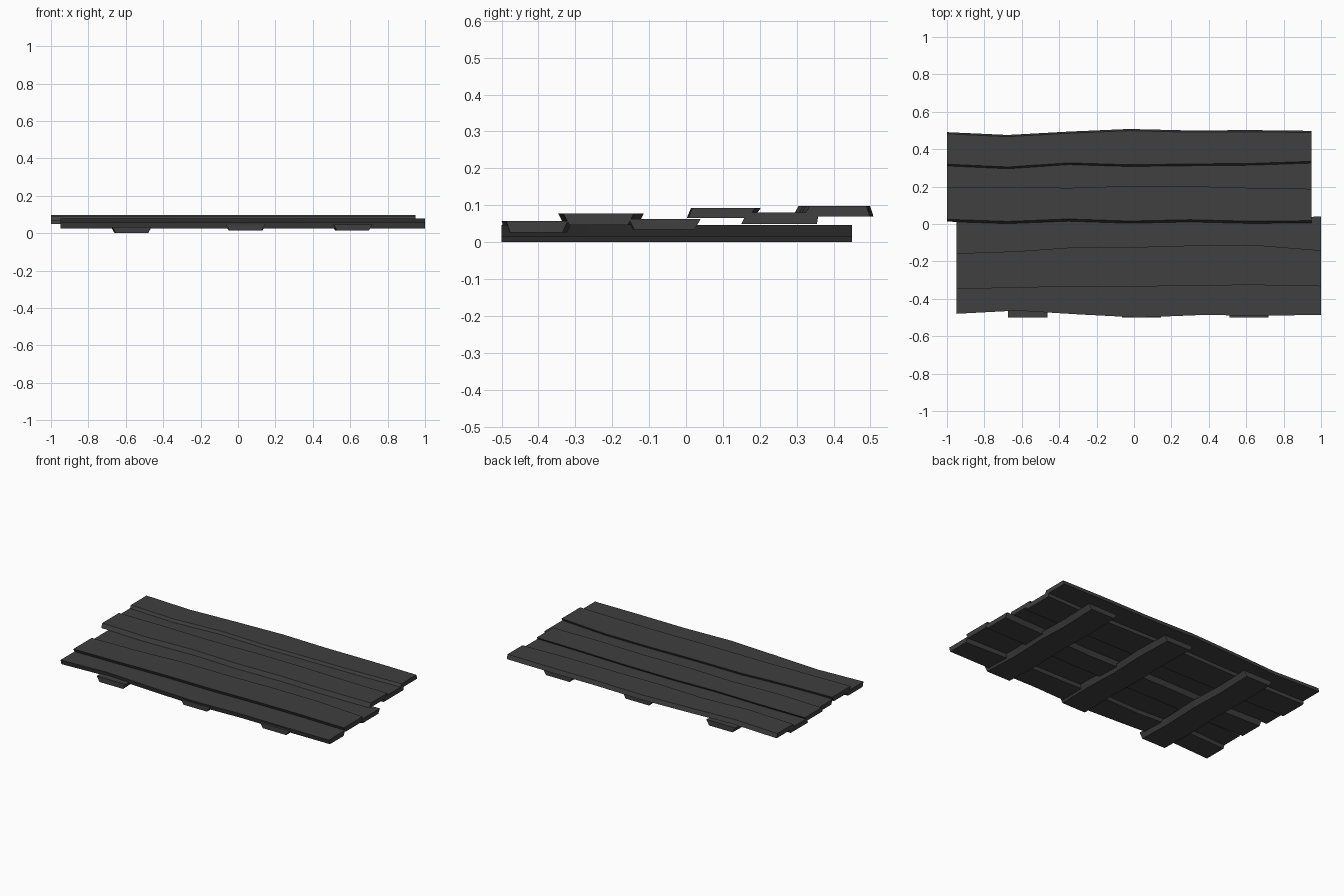
import bpy, bmesh

mat = bpy.data.materials.new("dark_wood")
mat.diffuse_color = (0.05, 0.05, 0.05, 1)


def loft(name, rings):
    """Closed solid through a row of four-sided cross-sections."""
    bm = bmesh.new()
    vs = [[bm.verts.new(p) for p in r] for r in rings]
    for a, b in zip(vs, vs[1:]):
        for i in range(4):
            j = (i + 1) % 4
            bm.faces.new((a[i], a[j], b[j], b[i]))
    bm.faces.new(vs[0])
    bm.faces.new(vs[-1])
    bmesh.ops.recalc_face_normals(bm, faces=bm.faces)
    me = bpy.data.meshes.new(name)
    bm.to_mesh(me)
    bm.free()
    me.materials.append(mat)
    ob = bpy.data.objects.new(name, me)
    bpy.context.collection.objects.link(ob)


def plank(name, x0, x1, z0, z1, front, back, df, db):
    """Wavy plank: top edge curves front/back, bottom edges shifted by df/db."""
    n = len(front) - 1
    rings = []
    for i, (f, b) in enumerate(zip(front, back)):
        x = x0 + (x1 - x0) * i / n
        rings.append([(x, f, z1), (x, b, z1), (x, b + db, z0), (x, f + df, z0)])
    loft(name, rings)


def batten(name, xc, z0, z1, wave):
    """Cross batten, narrower underneath."""
    n = len(wave) - 1
    rings = []
    for i, w in enumerate(wave):
        y, x = -0.5 + 0.95 * i / n, xc + w
        rings.append([(x - 0.105, y, z1), (x + 0.105, y, z1),
                      (x + 0.085, y, z0), (x - 0.085, y, z0)])
    loft(name, rings)


# Front three planks, shifted right
plank("plank_1", -0.95, 1, 0.026, 0.057,
      [-.48, -.463, -.483, -.5, -.487, -.489, -.487],
      [-.305, -.29, -.31, -.30, -.305, -.307, -.32], 0.01, -0.015)
plank("plank_2", -0.95, 1, 0.046, 0.078,
      [-.347, -.341, -.333, -.335, -.328, -.327, -.333],
      [-.157, -.146, -.123, -.123, -.114, -.115, -.141], 0.017, -0.017)
plank("plank_3", -0.95, 1, 0.034, 0.063,
      [-.16, -.165, -.16, -.165, -.165, -.16, -.155],
      [.025, .015, .02, .02, .015, .03, .04], 0.015, -0.017)

# Back three planks, shifted left
plank("plank_4", -1, 0.95, 0.065, 0.093,
      [.025, .014, .027, .016, .023, .015, .018],
      [.197, .199, .193, .203, .202, .193, .188], -0.012, -0.02)
plank("plank_5", -1, 0.95, 0.049, 0.08,
      [.18, .17, .165, .17, .165, .165, .165],
      [.35, .345, .35, .36, .355, .35, .36], -0.015, -0.005)
plank("plank_6", -1, 0.95, 0.07, 0.098,
      [.32, .305, .327, .317, .321, .324, .335],
      [.482, .467, .485, .499, .491, .493, .489], -0.015, 0.009)

# Three cross battens underneath
batten("batten_left", -0.57, 0.0, 0.034, [.002, -.005, .004, -.004, .003])
batten("batten_middle", 0.04, 0.014, 0.046, [0, .005, -.004, .005, -.003])
batten("batten_right", 0.61, 0.014, 0.046, [.005, -.006, .003, -.005, .004])
